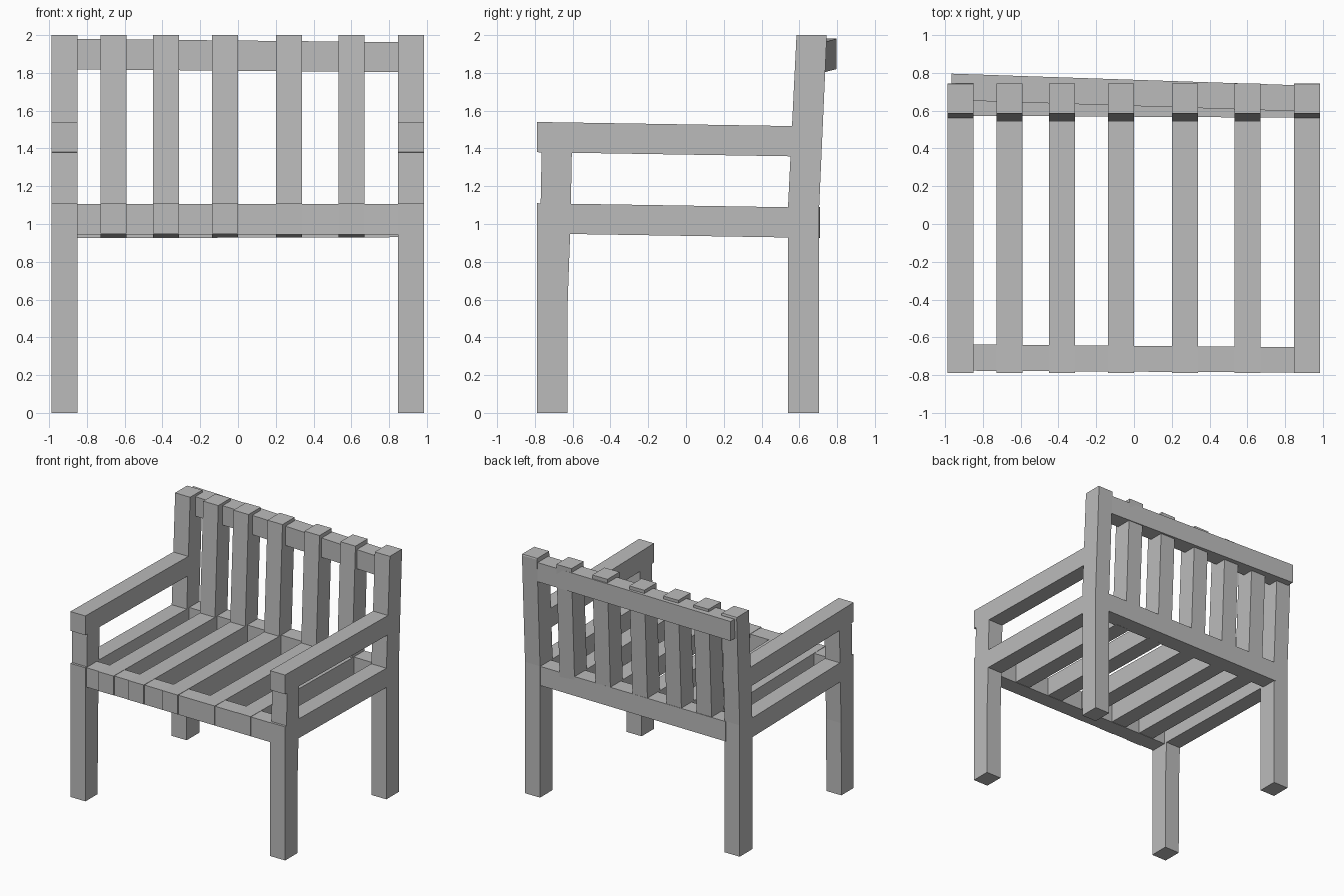
import bpy
import bmesh

if "Cube" in bpy.data.objects:
    bpy.data.objects.remove(bpy.data.objects["Cube"])

# One flat colour for the whole armchair
grey = bpy.data.materials.new("plain grey")
grey.diffuse_color = (0.5, 0.5, 0.5, 1)
grey.use_nodes = True
grey.node_tree.nodes["Principled BSDF"].inputs["Base Color"].default_value = grey.diffuse_color

W = 0.138  # timber width
SIDES = (("left", -0.918), ("right", 0.916))
SLATS = (-0.66, -0.382, -0.07, 0.27, 0.6)


def prism(name, ring_a, ring_b):
    """Solid timber between two matching end outlines."""
    bm = bmesh.new()
    a = [bm.verts.new(p) for p in ring_a]
    b = [bm.verts.new(p) for p in ring_b]
    bm.faces.new(a)
    bm.faces.new(b[::-1])
    n = len(a)
    for i in range(n):
        j = (i + 1) % n
        bm.faces.new((a[j], a[i], b[i], b[j]))
    bmesh.ops.recalc_face_normals(bm, faces=bm.faces)
    mesh = bpy.data.meshes.new(name)
    bm.to_mesh(mesh)
    bm.free()
    mesh.materials.append(grey)
    obj = bpy.data.objects.new(name, mesh)
    bpy.context.collection.objects.link(obj)
    return obj


def timber(name, x, profile):
    """Side profile (y, z) extruded across the timber width, centred on x."""
    return prism(name, [(x - W / 2, y, z) for y, z in profile],
                 [(x + W / 2, y, z) for y, z in profile])


def cross_rail(name, left, right):
    """Sideways rail; each end is (x, y front, y back, z bottom, z top)."""
    rings = [[(x, y0, z0), (x, y1, z0), (x, y1, z1), (x, y0, z1)]
             for x, y0, y1, z0, z1 in (left, right)]
    return prism(name, *rings)


# Side profiles
back_post = [(0.54, 0), (0.705, 0), (0.705, 1.09), (0.745, 1.99), (0.742, 2.0),
             (0.585, 2.0), (0.54, 1.09)]
back_slat = [(0.54, 1.05), (0.703, 1.05), (0.745, 2.0), (0.585, 2.0)]
front_leg = [(-0.788, 0), (-0.628, 0), (-0.626, 0.6), (-0.613, 0.96), (-0.788, 0.96)]
arm_support = [(-0.77, 1.08), (-0.61, 1.08), (-0.604, 1.4), (-0.764, 1.4)]
armrest = [(-0.79, 1.38), (0.58, 1.358), (0.58, 1.518), (-0.79, 1.54)]
seat_bar = [(-0.79, 0.95), (0.58, 0.928), (0.58, 1.088), (-0.79, 1.11)]

# Frame on each side
for side, x in SIDES:
    timber(f"{side}_back_post", x, back_post)
    timber(f"{side}_front_leg", x, front_leg)
    timber(f"{side}_arm_support", x, arm_support)
    timber(f"{side}_armrest", x, armrest)
    timber(f"{side}_seat_side", x, seat_bar)

# Seat and back slats
for i, x in enumerate(SLATS, 1):
    timber(f"seat_slat_{i}", x, seat_bar)
    timber(f"back_slat_{i}", x, back_slat)

# Rails joining the two sides, the top one slightly skewed
cross_rail("front_rail", (-0.86, -0.777, -0.638, 0.945, 1.106),
           (0.86, -0.787, -0.652, 0.945, 1.106))
cross_rail("rear_seat_rail", (-0.86, 0.573, 0.71, 0.925, 1.09),
           (0.86, 0.563, 0.702, 0.93, 1.088))
cross_rail("top_rail", (-0.966, 0.656, 0.796, 1.82, 1.981),
           (0.86, 0.597, 0.735, 1.804, 1.963))
